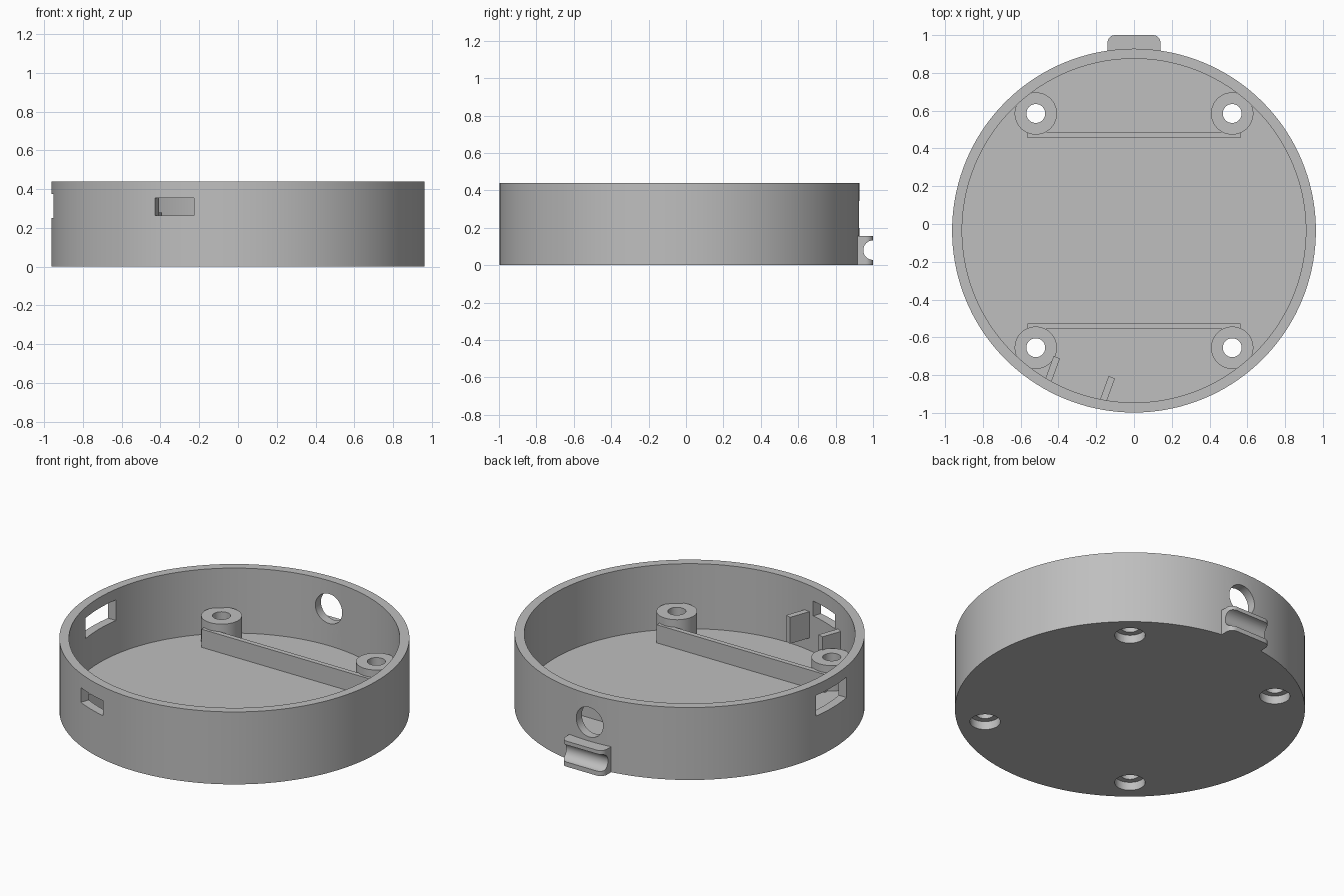
import bpy, bmesh, math
from mathutils import Matrix, Vector

if "Cube" in bpy.data.objects:
    bpy.data.objects.remove(bpy.data.objects["Cube"])

CY = -0.035            # centre of the round case in y
R_OUT, R_IN, H, FLOOR = 0.963, 0.91, 0.44, 0.045

grey = bpy.data.materials.new("grey plastic")
grey.diffuse_color = (0.52, 0.52, 0.52, 1)
grey.use_nodes = True
grey.node_tree.nodes["Principled BSDF"].inputs["Base Color"].default_value = grey.diffuse_color


def finish(bm, name):
    bmesh.ops.recalc_face_normals(bm, faces=bm.faces)
    me = bpy.data.meshes.new(name)
    bm.to_mesh(me)
    bm.free()
    me.materials.append(grey)
    ob = bpy.data.objects.new(name, me)
    bpy.context.collection.objects.link(ob)
    return ob


def lathe(name, profile, centre, steps):
    """Spin a closed (radius, z) profile around a vertical axis."""
    bm = bmesh.new()
    vs = [bm.verts.new((r, 0, z)) for r, z in profile]
    es = [bm.edges.new((a, b)) for a, b in zip(vs, vs[1:])]
    bmesh.ops.spin(bm, geom=vs + es, cent=(0, 0, 0), axis=(0, 0, 1),
                   angle=math.tau, steps=steps, use_duplicate=False)
    bmesh.ops.remove_doubles(bm, verts=bm.verts, dist=1e-5)
    bmesh.ops.translate(bm, verts=bm.verts, vec=(*centre, 0))
    return finish(bm, name)


def box(name, lo, hi, turn=0.0, round_back=0.0):
    """Box from corner to corner, then turned about the case axis."""
    lo, hi = Vector(lo), Vector(hi)
    bm = bmesh.new()
    bmesh.ops.create_cube(bm, size=1, matrix=Matrix.Translation((lo + hi) / 2)
                          @ Matrix.Diagonal((*(hi - lo), 1)))
    if round_back:
        edges = [e for e in bm.edges
                 if all(v.co.y > hi.y - 1e-4 for v in e.verts)
                 and abs(e.verts[0].co.z - e.verts[1].co.z) > 1e-4]
        bmesh.ops.bevel(bm, geom=edges, offset=round_back, segments=6,
                        profile=0.5, affect='EDGES')
    if turn:
        bmesh.ops.rotate(bm, verts=bm.verts, cent=(0, CY, 0),
                         matrix=Matrix.Rotation(turn, 3, 'Z'))
    return finish(bm, name)


def rod(name, centre, radius, length, axis):
    bm = bmesh.new()
    bmesh.ops.create_cone(bm, cap_ends=True, segments=48, radius1=radius,
                          radius2=radius, depth=length,
                          matrix=Matrix.Translation(centre)
                          @ Matrix.Rotation(math.pi / 2, 4, axis))
    return finish(bm, name)


def cut(ob, cutters):
    bpy.context.view_layer.objects.active = ob
    for c in cutters:
        m = ob.modifiers.new("cut", 'BOOLEAN')
        m.operation, m.solver, m.object = 'DIFFERENCE', 'EXACT', c
        bpy.ops.object.modifier_apply(modifier=m.name)


def smooth(ob):
    bpy.ops.object.select_all(action='DESELECT')
    ob.select_set(True)
    bpy.context.view_layer.objects.active = ob
    bpy.ops.object.shade_smooth_by_angle(angle=math.radians(30))


# Round tray: floor and wall in one profile
tray = lathe("tray", [(0, 0), (R_OUT, 0), (R_OUT, H), (R_IN, H),
                      (R_IN, FLOOR), (0, FLOOR)], (0, CY), 144)

# Screw posts with counterbored holes from below
helpers = []
posts = []
for sx in (-1, 1):
    for sy, label in ((-1, "front"), (1, "back")):
        c = (sx * 0.52, CY + sy * 0.62)
        side = "left" if sx < 0 else "right"
        post = lathe(f"{label}_{side}_post",
                     [(0, FLOOR - 0.003), (0.112, FLOOR - 0.003), (0.112, 0.2), (0, 0.2)],
                     c, 48)
        hole = lathe("screw_hole_cutter",
                     [(0, -0.1), (0.084, -0.1), (0.084, 0.05), (0.05, 0.05),
                      (0.05, 0.6), (0, 0.6)], c, 40)
        cut(post, [hole])
        posts.append(post)
        helpers.append(hole)

# Wall openings: side slot, angled front slot, round cable hole
TURN = math.radians(-20)
helpers.append(box("side_slot_cutter", (-1.1, CY - 0.147, 0.25), (-0.8, CY + 0.147, 0.375)))
helpers.append(box("front_slot_cutter", (-0.106, CY - 1.1, 0.265), (0.106, CY - 0.82, 0.355), TURN))
helpers.append(rod("cable_hole_cutter", (0, 0.9, 0.27), 0.09, 0.3, 'X'))
cut(tray, helpers)

# Cable clip with rounded corners and a half-round groove
clip = box("cable_clip", (-0.14, 0.89, 0), (0.14, 1.0, 0.155), round_back=0.04)
groove = rod("groove_cutter", (0, 1.0, 0.08), 0.052, 0.5, 'Y')
cut(clip, [groove])
helpers.append(groove)

# Long ribs beside the posts
for s, label in ((-1, "front"), (1, "back")):
    y = CY + s * 0.506
    box(f"{label}_rib", (-0.565, y - 0.015, FLOOR - 0.003), (0.565, y + 0.015, 0.155))

# Small guide tabs either side of the front slot
for s, label in ((-1, "left"), (1, "right")):
    x = s * 0.155
    box(f"{label}_guide_tab", (x - 0.018, CY - 0.925, 0.12), (x + 0.018, CY - 0.77, 0.28), TURN)

for ob in [tray, clip] + posts:
    smooth(ob)
for h in helpers:
    bpy.data.objects.remove(h, do_unlink=True)
